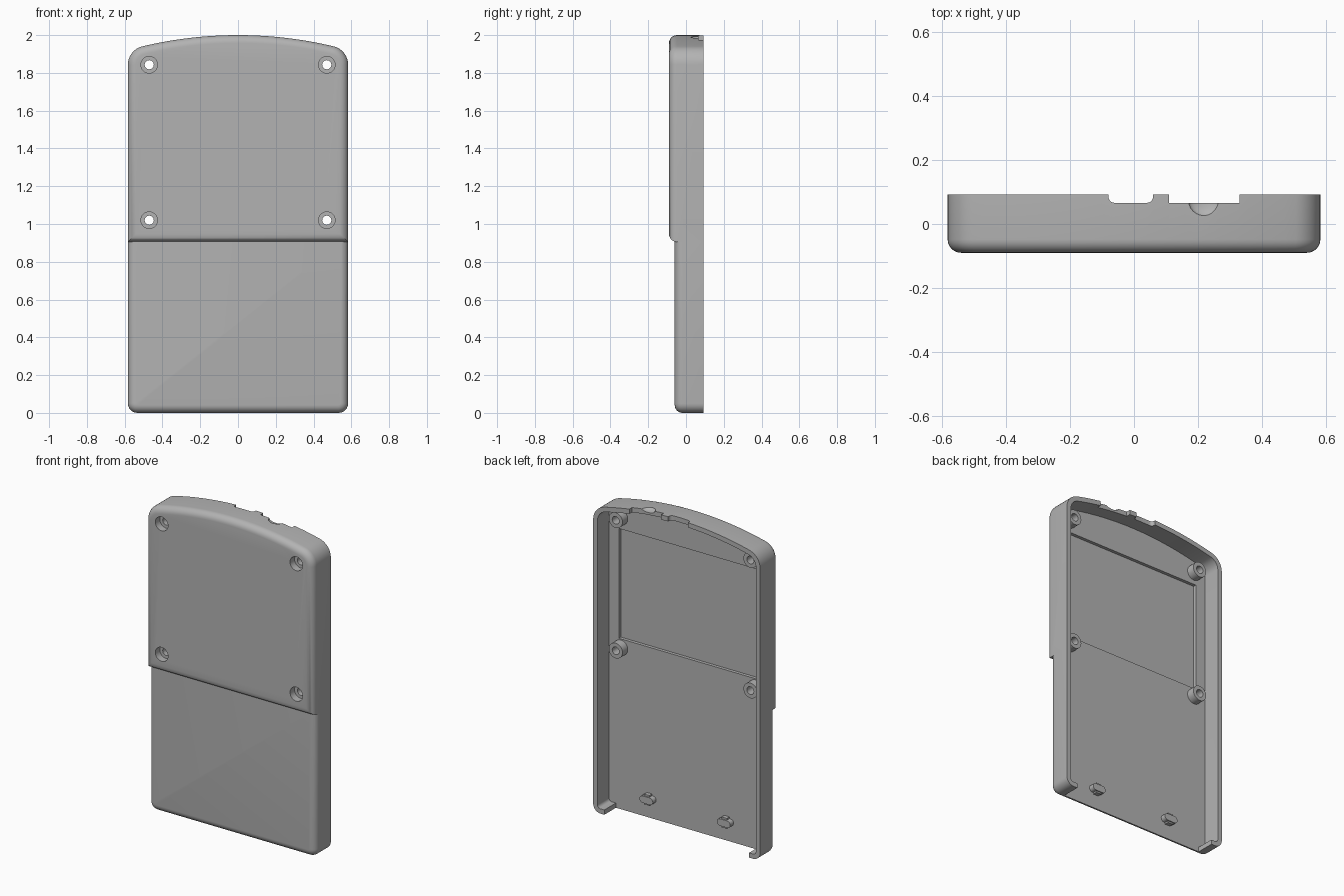
import bpy, bmesh
from math import sin, cos, pi, sqrt, atan2
from mathutils import Matrix

if "Cube" in bpy.data.objects:
    bpy.data.objects.remove(bpy.data.objects["Cube"])

HALF_W, BACK, FLOOR, WALL = 0.583, 0.093, -0.022, 0.03
FRONT_UP, FRONT_LOW, STEP_Z = -0.09, -0.06, 0.905
ARC_R, CORNER_R, FOOT_R = 2.18, 0.1, 0.05

grey = bpy.data.materials.new("light grey plastic")
grey.use_nodes = True
grey.diffuse_color = (0.45, 0.45, 0.45, 1)
grey.node_tree.nodes["Principled BSDF"].inputs["Base Color"].default_value = grey.diffuse_color


def arc(cx, cz, r, a0, a1, n):
    return [(cx + r * cos(a0 + (a1 - a0) * i / n), cz + r * sin(a0 + (a1 - a0) * i / n))
            for i in range(n + 1)]


def mirrored(half):
    """Close a right-hand outline (bottom to top) with its mirror image."""
    return half + [(-x, z) for x, z in reversed(half) if abs(x) > 1e-6]


def crown(inset):
    """Right half of the arched top: rounded shoulder, then shallow arc."""
    r, big, w = CORNER_R - inset, ARC_R - inset, HALF_W - inset
    base = 2 - ARC_R
    cx = w - r
    rise = sqrt((big - r) ** 2 - cx ** 2)
    a = atan2(rise, cx)
    return arc(cx, base + rise, r, 0, a, 8) + arc(0, base, big, a, pi / 2, 14)[1:]


def foot(inset):
    """Right half of the rounded bottom corner."""
    r = FOOT_R - inset
    return arc(HALF_W - inset - r, inset + r, r, -pi / 2, 0, 6)


def to_object(name, bm):
    bmesh.ops.recalc_face_normals(bm, faces=bm.faces)
    me = bpy.data.meshes.new(name)
    bm.to_mesh(me)
    bm.free()
    me.materials.append(grey)
    ob = bpy.data.objects.new(name, me)
    bpy.context.collection.objects.link(ob)
    return ob


def prism(name, outline, y0, y1, bevel=0.0, keep=lambda z: True):
    """Extrude an x-z outline from y0 to y1, rounding the kept y0 edges."""
    bm = bmesh.new()
    face = bm.faces.new([bm.verts.new((x, y0, z)) for x, z in outline])
    grown = bmesh.ops.extrude_face_region(bm, geom=[face], use_keep_orig=True)
    bmesh.ops.translate(bm, vec=(0, y1 - y0, 0),
                        verts=[v for v in grown["geom"] if isinstance(v, bmesh.types.BMVert)])
    bmesh.ops.recalc_face_normals(bm, faces=bm.faces)
    if bevel:
        edges = [e for e in bm.edges
                 if all(abs(v.co.y - y0) < 1e-6 for v in e.verts)
                 and keep((e.verts[0].co.z + e.verts[1].co.z) / 2)]
        bmesh.ops.bevel(bm, geom=edges, offset=bevel, segments=6, profile=0.5,
                        affect='EDGES', clamp_overlap=False)
    return to_object(name, bm)


def box(name, x0, x1, y0, y1, z0, z1):
    return prism(name, [(x0, z0), (x1, z0), (x1, z1), (x0, z1)], y0, y1)


def rod(name, x, z, r, y0, y1):
    return prism(name, arc(x, z, r, 0, 2 * pi, 32)[:-1], y0, y1)


def combine(ob, other, operation='DIFFERENCE'):
    """Apply a boolean and discard the tool object."""
    mod = ob.modifiers.new("cut", 'BOOLEAN')
    mod.operation, mod.solver, mod.object = operation, 'EXACT', other
    bpy.context.view_layer.update()
    result = bpy.data.meshes.new_from_object(ob.evaluated_get(bpy.context.evaluated_depsgraph_get()))
    ob.modifiers.clear()
    ob.data = result
    bpy.data.objects.remove(other)


# Outer body: thin lower half and a thicker arched upper half
shell = prism("shell", mirrored(foot(0) + [(HALF_W, 1.0)]), FRONT_LOW, BACK,
              0.042, lambda z: z < 0.99)
upper = prism("upper_body", mirrored([(HALF_W, STEP_Z)] + crown(0)), FRONT_UP, BACK, 0.042)
combine(shell, upper, 'UNION')

# Hollow inside, shallow panel recess and open bottom edge
combine(shell, prism("cavity", mirrored(foot(WALL) + crown(WALL)), FLOOR, 0.3))
combine(shell, box("recess", -0.484, 0.484, FLOOR - 0.02, 0.0, 1.075, 1.768))
combine(shell, box("bottom_opening", -0.505, 0.505, FLOOR, 0.3, -0.1, 0.06))

# Cable notches in the top rim
notch = arc(-0.06, 0, 0.02, pi, 1.5 * pi, 5) + arc(0.04, 0, 0.02, 1.5 * pi, 2 * pi, 5)
bm = bmesh.new()
lip = [(x, 0.086 + y) for x, y in notch] + [(0.06, 0.3), (-0.08, 0.3)]
face = bm.faces.new([bm.verts.new((x, y, 1.9)) for x, y in lip])
grown = bmesh.ops.extrude_face_region(bm, geom=[face], use_keep_orig=True)
bmesh.ops.translate(bm, vec=(0, 0, 0.2),
                    verts=[v for v in grown["geom"] if isinstance(v, bmesh.types.BMVert)])
combine(shell, to_object("round_notch", bm))
combine(shell, box("square_notch", 0.11, 0.33, 0.066, 0.3, 1.9, 2.1))

# Finger scoop beside the square notch
bm = bmesh.new()
bmesh.ops.create_uvsphere(bm, u_segments=24, v_segments=12, radius=0.05,
                          matrix=Matrix.Translation((0.22, 0.075, 1.993)) @ Matrix.Diagonal((1, 1, 0.4, 1)))
combine(shell, to_object("scoop", bm))

# Screw holes with counterbores, and tubular standoffs behind them
standoffs = []
for side, x in (("left", 0.47), ("right", -0.47)):
    for level, z in (("upper", 1.843), ("lower", 1.02)):
        combine(shell, rod("counterbore", x, z, 0.044, -0.2, -0.045))
        combine(shell, rod("screw_hole", x, z, 0.024, -0.2, 0.2))
        tube = rod(f"{level}_{side}_standoff", x, z, 0.048, FLOOR - 0.015, 0.03)
        combine(tube, rod("bore", x, z, 0.024, -0.2, 0.2))
        standoffs.append(tube)

# Small rounded locating tabs near the bottom
tabs = []
for side, x in (("left", 0.27), ("right", -0.27)):
    shape = arc(x + 0.025, 0.122, 0.022, -pi / 2, pi / 2, 8) + arc(x - 0.025, 0.122, 0.022, pi / 2, 1.5 * pi, 8)
    tabs.append(prism(f"{side}_tab", shape, FLOOR - 0.01, 0.012))
    tabs.append(box(f"{side}_tab_rib", x - 0.018, x + 0.018, FLOOR - 0.01, 0.005, 0.09, 0.155))

# Smooth shading with sharp edges kept
bpy.ops.object.select_all(action='DESELECT')
for ob in [shell] + standoffs + tabs:
    ob.select_set(True)
bpy.context.view_layer.objects.active = shell
bpy.ops.object.shade_smooth_by_angle(angle=0.6)
